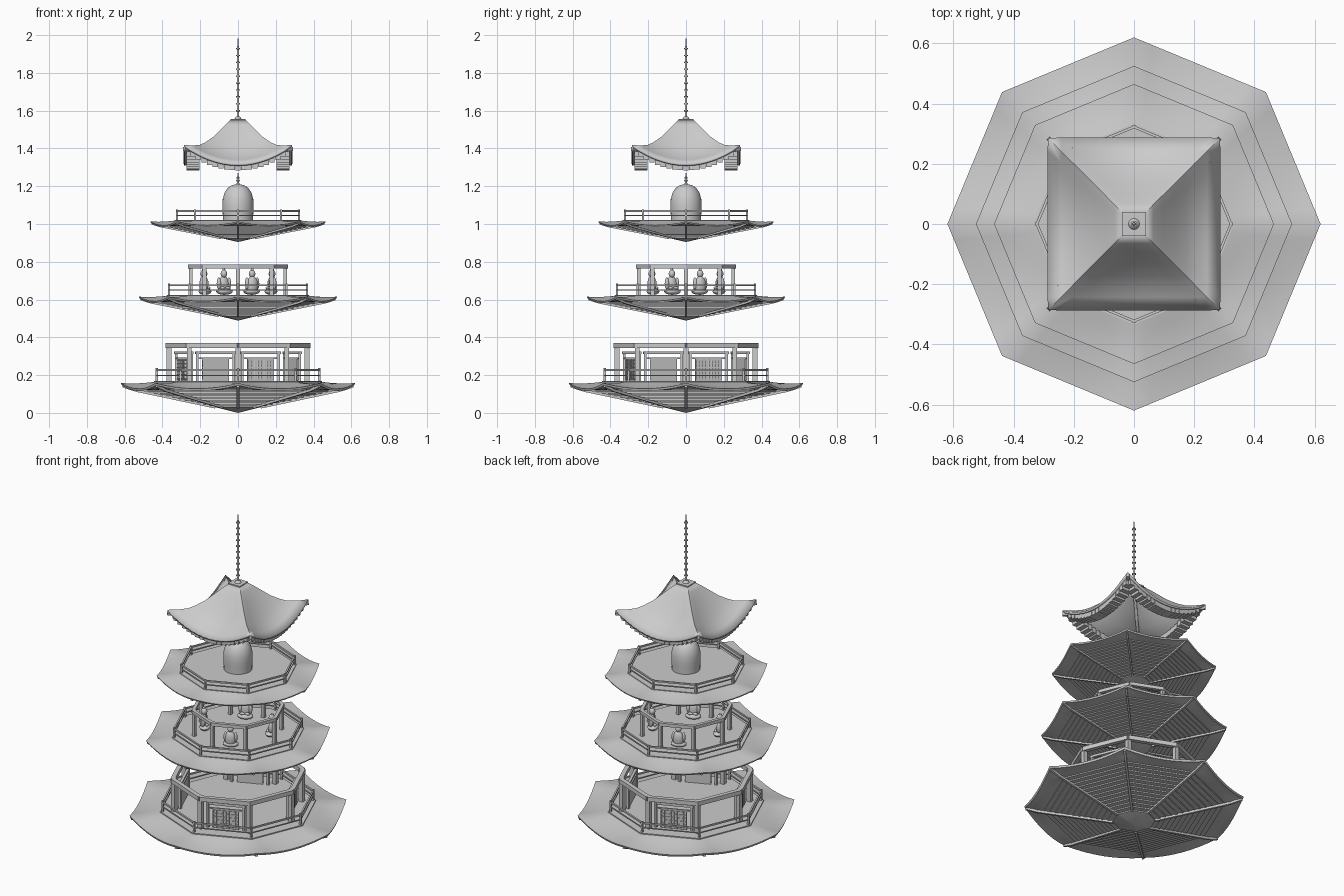
import bpy, bmesh
from math import sin, cos, pi, radians
from mathutils import Vector, Matrix

if "Cube" in bpy.data.objects:
    bpy.data.objects.remove(bpy.data.objects["Cube"])


def finish(bm, name, smooth=False):
    bmesh.ops.recalc_face_normals(bm, faces=bm.faces)
    me = bpy.data.meshes.new(name)
    bm.to_mesh(me)
    bm.free()
    ob = bpy.data.objects.new(name, me)
    bpy.context.collection.objects.link(ob)
    if smooth:
        bpy.ops.object.select_all(action='DESELECT')
        ob.select_set(True)
        bpy.context.view_layer.objects.active = ob
        bpy.ops.object.shade_smooth_by_angle(angle=radians(35))
    return ob


def polar(r, deg, z=0):
    return Vector((r * cos(radians(deg)), r * sin(radians(deg)), z))


def bar(bm, a, b, w, h):
    """Box-section bar from a to b, w wide and h high."""
    a, b = Vector(a), Vector(b)
    d = b - a
    x = d.normalized()
    side = Vector((0, 0, 1)).cross(x)
    side = side.normalized() if side.length > 1e-4 else Vector((0, 1, 0))
    m = Matrix((x * d.length, side * w, x.cross(side) * h)).transposed().to_4x4()
    m.translation = (a + b) / 2
    bmesh.ops.create_cube(bm, size=1, matrix=m)


def lathe(bm, profile, sides, sub=1):
    """Profile of (radius, z, sag); sag lowers the middle of each side."""
    rings = []
    for r, z, sag in profile:
        ring = []
        for i in range(sides):
            a, b = polar(r, 360 * i / sides), polar(r, 360 * (i + 1) / sides)
            for j in range(sub):
                t = j / sub
                p = a.lerp(b, t)
                p.z = z - sag * 4 * t * (1 - t)
                ring.append(bm.verts.new(p))
        rings.append(ring)
    n = sides * sub
    for p, q in zip(rings, rings[1:]):
        for i in range(n):
            bm.faces.new((p[i], p[(i + 1) % n], q[(i + 1) % n], q[i]))
    bm.faces.new(rings[0])
    bm.faces.new(rings[-1])


def ellipsoid(bm, m, loc, size):
    bmesh.ops.create_uvsphere(bm, u_segments=16, v_segments=10, radius=1,
                              matrix=m @ Matrix.Translation(loc) @ Matrix.Diagonal((*size, 1)))


# octagonal tiers: floor, drooping eave, stepped underside, ribs, railing
def tier(label, floor, s, d, rail):
    prof = [(0.001, 0, 0), (.445, 0, 0), (.445, -.006, 0), (.5, -.012, .008),
            (.56, -.015, .02), (.62, -.012, .03), (.615, -.024, .03),
            (.57, -.033, .015), (.545, -.045, .004)]
    steps = 13
    for i in range(steps):
        r = .545 - (i + 1) * .425 / steps
        z = -.045 - i * .095 / steps
        prof += [(r, z, 0), (r, z - .095 / steps, 0)]
    prof.append((.001, -.17, 0))
    bm = bmesh.new()
    lathe(bm, [(r * s, floor + z * d, g * d) for r, z, g in prof], 8, 8)
    finish(bm, label + "_eave_and_floor", True)

    bm = bmesh.new()
    for k in range(8):
        a = 45 * k
        bar(bm, polar(.12 * s, a, floor - .14 * d), polar(.545 * s, a, floor - .05 * d), .014 * s, .014 * s)
        bar(bm, polar(.545 * s, a, floor - .05 * d), polar(.61 * s, a, floor - .028 * d), .014 * s, .014 * s)
    finish(bm, label + "_corner_ribs")

    bm = bmesh.new()
    for k in range(8):
        a = polar(.43 * s, 45 * k, floor)
        b = polar(.43 * s, 45 * k + 45, floor)
        bar(bm, a, a + Vector((0, 0, rail)), .011, .011)
        e = (b - a) * .025
        for f, th in ((.85, .009), (.42, .006)):
            up = Vector((0, 0, rail * f))
            bar(bm, a - e + up, b + e + up, th, th)
    finish(bm, label + "_railing")


tier("lower", .17, 1, 1, .067)
tier("middle", .625, .847, .8, .06)
tier("upper", 1.022, .75, .69, .055)


# open colonnades with ring beam
def colonnade(label, floor, r, top, w):
    bm = bmesh.new()
    for k in range(8):
        a = 45 * k
        bar(bm, polar(r, a, floor), polar(r, a, top), w, w)
        bar(bm, polar(r * 1.02, a, top - w / 2), polar(r * 1.02, a + 45, top - w / 2), w, w)
    finish(bm, label + "_colonnade")


colonnade("lower", .17, .365, .37, .026)
colonnade("middle", .625, .25, .785, .02)

# four lattice screens around the lower floor
for k in range(4):
    a = 22.5 + 90 * k
    c, t = polar(.31, a, .17), polar(1, a + 90)
    out = polar(.007, a)

    def at(u, z):
        return c + t * u + Vector((0, 0, z))
    bm = bmesh.new()
    for u in (-.105, .105):
        bar(bm, at(u, 0), at(u, .15), .014, .014)
    bar(bm, at(-.115, .148), at(.115, .148), .016, .014)
    bar(bm, at(-.105, .118), at(.105, .118), .01, .008)
    bar(bm, at(-.075, .057), at(.075, .057), .006, .114)
    for i in range(9):
        u = -.072 + .018 * i
        bar(bm, at(u, .004) + out, at(u, .112) + out, .004, .006)
    for i in range(6):
        z = .01 + .02 * i
        bar(bm, at(-.075, z) + out, at(.075, z) + out, .004, .004)
    finish(bm, "lattice_screen_%d" % (k + 1))

# four seated statues facing the centre of the middle floor
for k in range(4):
    a = 22.5 + 90 * k
    m = Matrix.Translation(polar(.195, a, .625)) @ Matrix.Rotation(radians(a - 90), 4, 'Z')
    bm = bmesh.new()
    ellipsoid(bm, m, (0, -.006, .018), (.046, .032, .018))
    ellipsoid(bm, m, (0, .004, .05), (.031, .02, .05))
    for s in (-1, 1):
        ellipsoid(bm, m, (s * .029, 0, .06), (.011, .013, .032))
        ellipsoid(bm, m, (s * .015, -.02, .036), (.016, .008, .008))
    ellipsoid(bm, m, (0, 0, .112), (.017, .018, .021))
    ellipsoid(bm, m, (0, .002, .133), (.008, .008, .008))
    finish(bm, "seated_statue_%d" % (k + 1), True)

# bell dome with beaded finial
bm = bmesh.new()
lathe(bm, [(r, z, 0) for r, z in (
    (.08, 1.02), (.081, 1.06), (.083, 1.09), (.081, 1.13), (.072, 1.165), (.055, 1.19),
    (.032, 1.205), (.008, 1.211), (.005, 1.222), (.01, 1.23), (.005, 1.238), (.009, 1.246),
    (.004, 1.254), (.001, 1.272))], 32)
finish(bm, "bell_dome", True)

# swept square roof
MID = [(.035, 1.548), (.06, 1.522), (.09, 1.485), (.13, 1.432), (.17, 1.388), (.2, 1.36), (.24, 1.335), (.285, 1.313)]


def roof_z(t, u):
    for (t0, z0), (t1, z1) in zip(MID, MID[1:]):
        if t <= t1:
            break
    z = z0 + (z1 - z0) * (t - t0) / (t1 - t0)
    return z + .1 * max(0, (t - .035) / .25) ** 1.5 * u * u


turns = [Matrix.Rotation(k * pi / 2, 4, 'Z') for k in range(4)]
bm = bmesh.new()
N = 14
for m in turns:
    rows = [[bm.verts.new(m @ Vector((t * u, -t, roof_z(t, u)))) for u in [2 * i / N - 1 for i in range(N + 1)]]
            for t, _ in MID]
    for p, q in zip(rows, rows[1:]):
        for i in range(N):
            bm.faces.new((q[i], q[i + 1], p[i + 1], p[i]))
bmesh.ops.remove_doubles(bm, verts=bm.verts, dist=1e-5)
roof = finish(bm, "top_roof", True)
mod = roof.modifiers.new("thickness", 'SOLIDIFY')
mod.thickness, mod.offset = .012, 0

# stepped rafter ends and hip rafters under the roof
bm = bmesh.new()
for m in turns:
    for i in range(-8, 9):
        x = i * .03
        z = roof_z(.25, x / .25) - .03
        bar(bm, m @ Vector((x, -.205, z)), m @ Vector((x, -.272, z)), .028, .032)
    hip = [m @ Vector((t, -t, roof_z(t, 1) - .016)) for t, _ in MID]
    for p, q in zip(hip, hip[1:]):
        bar(bm, p, q, .016, .02)
finish(bm, "roof_rafters")

# roof cap and ringed spire
bm = bmesh.new()
bar(bm, (-.04, 0, 1.55), (.04, 0, 1.55), .08, .014)
finish(bm, "roof_cap")
prof = [(.02, 1.555, 0), (.014, 1.565, 0), (.006, 1.57, 0)]
for i in range(10):
    z = 1.6 + i * .0365
    prof += [(.006, z - .004, 0), (.011, z - .003, 0), (.011, z + .003, 0), (.006, z + .004, 0)]
prof += [(.006, 1.94, 0), (.002, 1.945, 0), (.001, 2.0, 0)]
bm = bmesh.new()
lathe(bm, prof, 12)
finish(bm, "ringed_spire", True)
